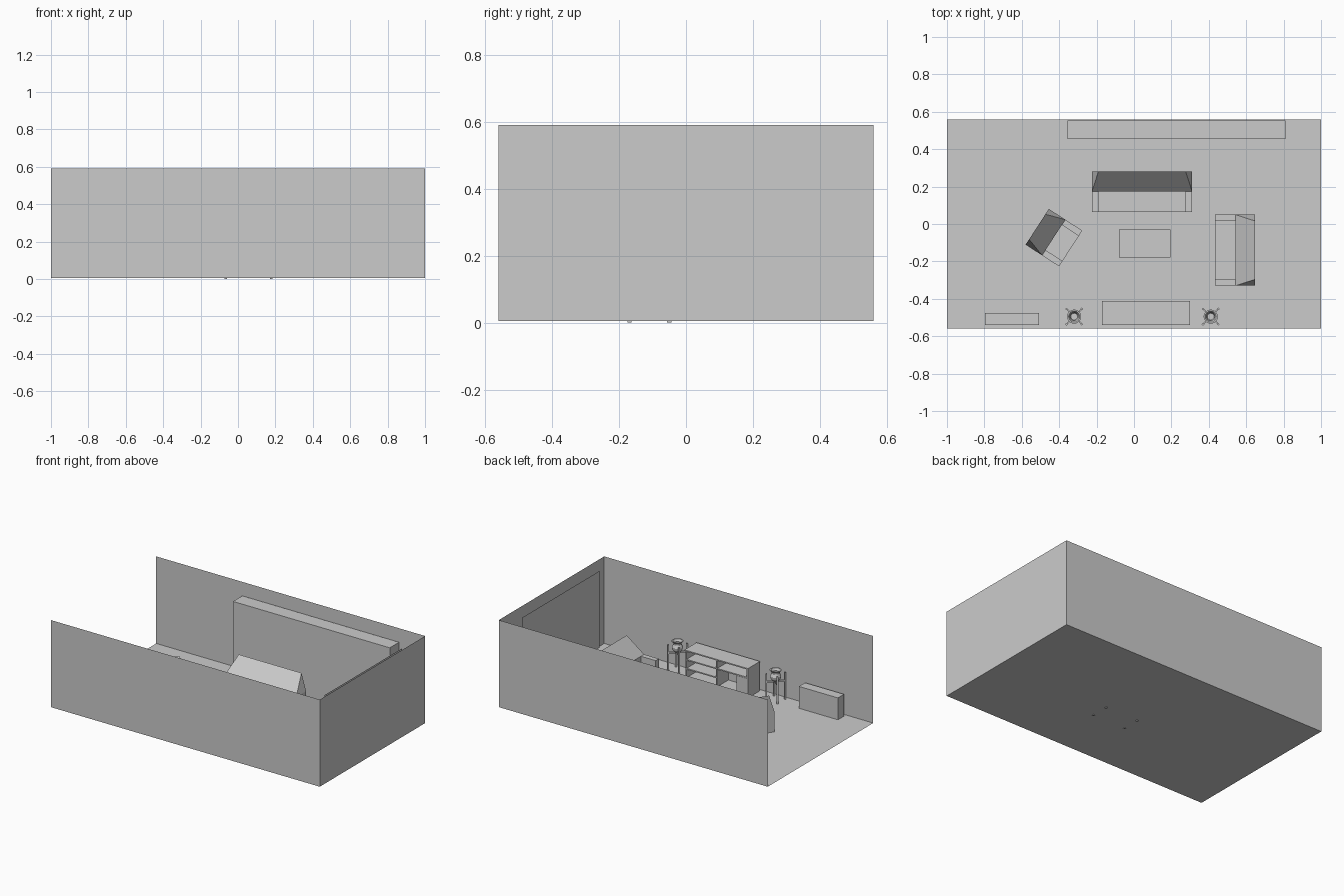
import bpy, bmesh, math
from mathutils import Matrix, Vector

if "Cube" in bpy.data.objects:
    bpy.data.objects.remove(bpy.data.objects["Cube"])

FLOOR = 0.005
TOP = 0.59


def make(name, bm, matrix=None):
    if matrix is not None:
        bm.transform(matrix)
    mesh = bpy.data.meshes.new(name)
    bm.to_mesh(mesh)
    bm.free()
    obj = bpy.data.objects.new(name, mesh)
    bpy.context.collection.objects.link(obj)
    return obj


def quad(name, pts):
    bm = bmesh.new()
    bm.faces.new([bm.verts.new(p) for p in pts])
    return make(name, bm)


def box(name, x, y, z, matrix=None):
    bm = bmesh.new()
    bmesh.ops.create_cube(bm, size=1)
    bm.transform(Matrix.LocRotScale(
        Vector([(a[0] + a[1]) / 2 for a in (x, y, z)]), None,
        Vector([a[1] - a[0] for a in (x, y, z)])))
    return make(name, bm, matrix)


def couch(name, cx, cy, width, depth, angle):
    """Seat, two arms and a wedge backrest; faces -y before rotation."""
    m = Matrix.Translation((cx, cy, 0)) @ Matrix.Rotation(math.radians(angle), 4, 'Z')
    w, d, arm, arm_z, ridge_z = width / 2, depth / 2, 0.034, 0.142, 0.255
    back = d - 0.105
    box(name + "_seat", (-w + arm, w - arm), (-d, back), (FLOOR, 0.095), m)
    for s, side in ((-1, "left"), (1, "right")):
        box(f"{name}_{side}_arm", sorted((s * w, s * (w - arm))), (-d, back), (FLOOR, arm_z), m)
    # backrest: block rising to a narrower ridge at the rear
    bm = bmesh.new()
    for sx in (-1, 1):
        for y in (back, d):
            for z in (FLOOR, arm_z):
                bm.verts.new((sx * w, y, z))
        bm.verts.new((sx * (w - arm), d, ridge_z))
    bmesh.ops.convex_hull(bm, input=bm.verts)
    bmesh.ops.dissolve_limit(bm, angle_limit=0.01, verts=bm.verts, edges=bm.edges)
    make(name + "_backrest", bm, m)


def lathe(name, profile, cx, cy, sides=16):
    bm = bmesh.new()
    verts = [bm.verts.new((r, 0, z)) for r, z in profile]
    edges = [bm.edges.new(p) for p in zip(verts, verts[1:])]
    bmesh.ops.spin(bm, geom=verts + edges, axis=(0, 0, 1), cent=(0, 0, 0),
                   angle=math.tau, steps=sides, use_duplicate=False)
    bmesh.ops.remove_doubles(bm, verts=bm.verts, dist=1e-5)
    bmesh.ops.recalc_face_normals(bm, faces=bm.faces)
    return make(name, bm, Matrix.Translation((cx, cy, 0)))


# room shell: floor and three walls, open on the left
X, Y = 1.0, 0.56
quad("floor", [(-X, -Y, FLOOR), (X, -Y, FLOOR), (X, Y, FLOOR), (-X, Y, FLOOR)])
for name, a, b in (("front_wall", (X, -Y), (-X, -Y)),
                   ("right_wall", (X, Y), (X, -Y)),
                   ("back_wall", (-X, Y), (X, Y))):
    quad(name, [(*a, FLOOR), (*b, FLOOR), (*b, TOP), (*a, TOP)])

# hanging screen near the right wall
quad("screen", [(0.945, 0.39, 0.04), (0.945, -0.43, 0.04),
                (0.945, -0.43, 0.556), (0.945, 0.39, 0.556)])

# tall cabinet at the back and low cabinet at the front
box("tall_cabinet", (-0.355, 0.81), (0.455, 0.553), (FLOOR, 0.50))
box("low_cabinet", (-0.797, -0.507), (-0.54, -0.475), (FLOOR, 0.152))

# seating
couch("sofa", 0.043, 0.172, 0.535, 0.215, 0)
couch("loveseat", 0.54, -0.14, 0.38, 0.215, -90)
couch("armchair", -0.428, -0.073, 0.228, 0.213, 57)

# coffee table
box("table_top", (-0.081, 0.194), (-0.18, -0.03), (0.092, 0.104))
for i, x in enumerate((-0.066, 0.178)):
    for j, y in enumerate((-0.168, -0.05)):
        box(f"table_leg_{i}{j}", (x - 0.006, x + 0.006), (y - 0.006, y + 0.006), (0, 0.092))

# media unit: frame, open shelves, drawer and door
y0, y1, t = -0.54, -0.412, 0.008
box("unit_top", (-0.172, 0.30), (y0, y1), (0.198, 0.206))
box("unit_bottom", (-0.165, 0.295), (y0, y1 - 0.004), (0.012, 0.02))
for name, x in (("unit_left_side", -0.168), ("unit_divider", 0.06), ("unit_right_side", 0.288)):
    box(name, (x, x + t), (y0, y1 - 0.004), (FLOOR, 0.198))
box("unit_back", (-0.165, 0.29), (y0, y0 + 0.004), (0.012, 0.198))
for i, z in enumerate((0.075, 0.135)):
    box(f"unit_shelf_{i}", (0.068, 0.288), (y0, y1 - 0.006), (z, z + t))
box("unit_middle_shelf", (-0.16, 0.06), (y0, y1 - 0.006), (0.135, 0.143))
box("unit_door", (-0.16, -0.085), (y1 - 0.012, y1 - 0.004), (0.02, 0.135))

# two plant stands with pots
pot = [(0, 0.135), (0.02, 0.135), (0.031, 0.15), (0.034, 0.165), (0.025, 0.185),
       (0.026, 0.195), (0.038, 0.205), (0.03, 0.205), (0.022, 0.19), (0.028, 0.165),
       (0.018, 0.142), (0, 0.142)]
for side, cx in (("left", -0.32), ("right", 0.41)):
    cy = -0.495
    for k in range(4):
        m = Matrix.Translation((cx, cy, 0)) @ Matrix.Rotation(math.radians(45 + 90 * k), 4, 'Z')
        box(f"{side}_stand_leg_{k}", (0.053, 0.063), (-0.005, 0.005), (FLOOR, 0.185), m)
        box(f"{side}_stand_bar_{k}", (0, 0.053), (-0.004, 0.004), (0.124, 0.135), m)
    lathe(f"{side}_pot", pot, cx, cy)
